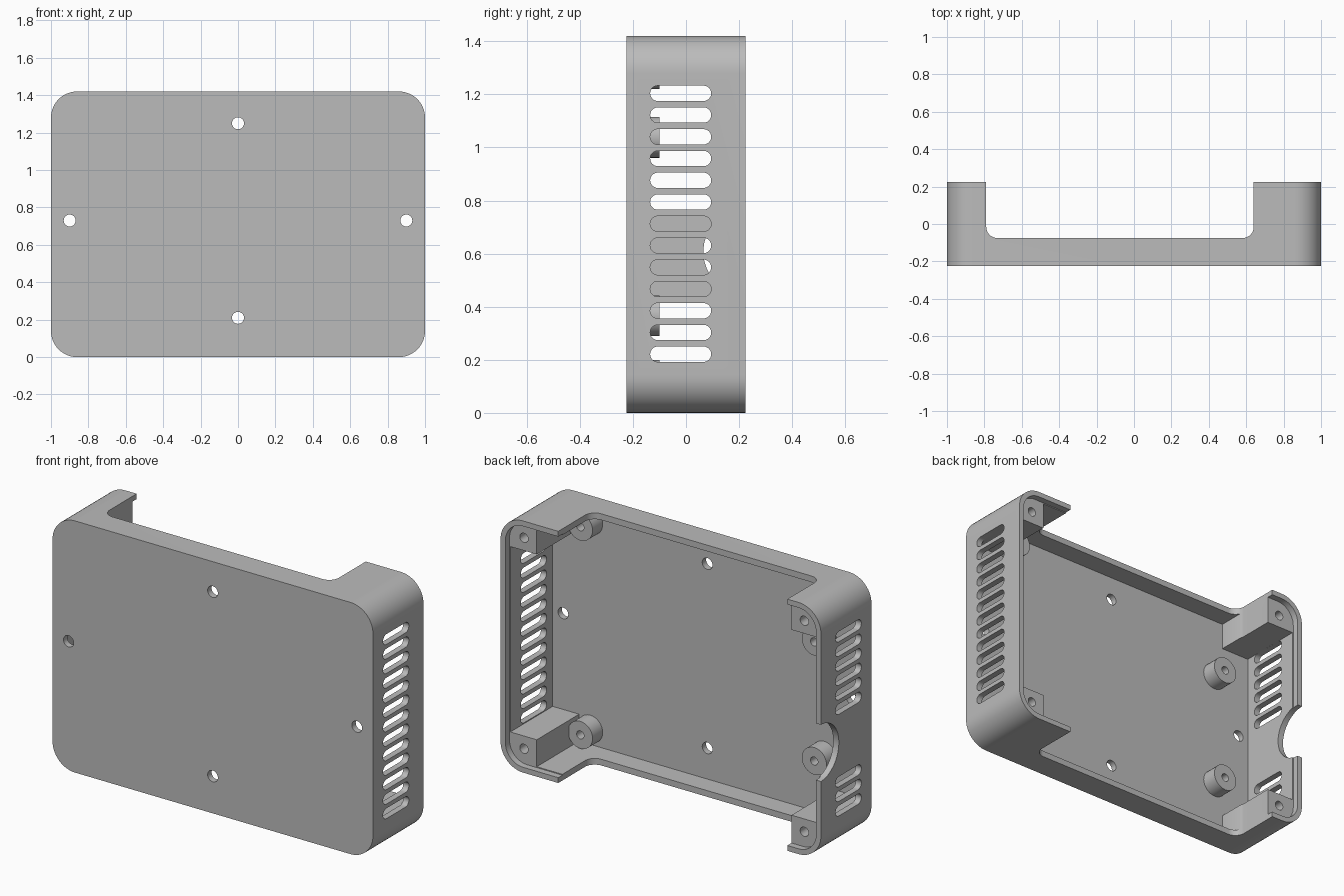
import bpy, bmesh, math
from mathutils import Vector

if "Cube" in bpy.data.objects:
    bpy.data.objects.remove(bpy.data.objects["Cube"])

grey = bpy.data.materials.new("plain_grey")
grey.use_nodes = True
colour = (0.5, 0.5, 0.5, 1)
grey.diffuse_color = colour
grey.node_tree.nodes["Principled BSDF"].inputs["Base Color"].default_value = colour

W, H, D = 1.0, 1.42, 0.225      # half width, height, half depth
WALL, FLOOR = 0.035, -0.19      # wall thickness, inner face of the front panel


def rounded(u0, u1, v0, v1, r=0.0, seg=12):
    """Outline of a rectangle with rounded corners."""
    if r == 0:
        return [(u0, v0), (u1, v0), (u1, v1), (u0, v1)]
    corners = [(u1 - r, v1 - r), (u0 + r, v1 - r), (u0 + r, v0 + r), (u1 - r, v0 + r)]
    return [(cu + r * math.cos(a), cv + r * math.sin(a))
            for i, (cu, cv) in enumerate(corners)
            for a in [(i + k / seg) * math.pi / 2 for k in range(seg + 1)]]


def circle(u, v, r):
    return rounded(u - r, u + r, v - r, v + r, r, 8)


def prism(name, outlines, axis, lo, hi):
    """Extrude outlines along an axis: x uses (y, z), y uses (x, z), z uses (x, y)."""
    place = {"x": lambda u, v, w: (w, u, v),
             "y": lambda u, v, w: (u, w, v),
             "z": lambda u, v, w: (u, v, w)}[axis]
    bm = bmesh.new()
    for outline in outlines:
        verts = []
        for u, v in outline:
            p = Vector(place(u, v, lo))
            if not verts or ((p - verts[-1].co).length > 1e-5
                             and (p - verts[0].co).length > 1e-5):
                verts.append(bm.verts.new(p))
        face = bm.faces.new(verts)
        made = bmesh.ops.extrude_face_region(bm, geom=[face])["geom"]
        top = [g for g in made if isinstance(g, bmesh.types.BMVert)]
        shift = Vector(place(0, 0, hi)) - Vector(place(0, 0, lo))
        bmesh.ops.translate(bm, verts=top, vec=shift)
    bmesh.ops.recalc_face_normals(bm, faces=bm.faces)
    mesh = bpy.data.meshes.new(name)
    bm.to_mesh(mesh)
    bm.free()
    mesh.materials.append(grey)
    obj = bpy.data.objects.new(name, mesh)
    bpy.context.collection.objects.link(obj)
    return obj


def cut(target, outlines, axis, lo, hi):
    """Subtract a prism from the target and discard the cutter."""
    cutter = prism("cutter", outlines, axis, lo, hi)
    cutter.hide_render = True
    mod = target.modifiers.new("cut", "BOOLEAN")
    mod.operation, mod.solver, mod.object = "DIFFERENCE", "EXACT", cutter
    bpy.ops.object.select_all(action="DESELECT")
    bpy.context.view_layer.objects.active = target
    target.select_set(True)
    bpy.ops.object.modifier_apply(modifier=mod.name)
    bpy.data.objects.remove(cutter)


def smooth(obj):
    bpy.ops.object.select_all(action="DESELECT")
    bpy.context.view_layer.objects.active = obj
    obj.select_set(True)
    bpy.ops.object.shade_smooth_by_angle(angle=math.radians(30))


# Case body, hollowed so that solid screw posts remain in the corners
case = prism("case_shell", [rounded(-W, W, 0, H, 0.14)], "y", -D, D)
POST = 0.187
cut(case, [rounded(-0.785, 0.80, WALL, H - WALL)], "y", FLOOR, 0.5)
cut(case, [rounded(-W + WALL, W - WALL, POST, H - POST)], "y", FLOOR, 0.5)

# Shallow seat for the lid around the back rim
LIP = 0.03
cut(case, [rounded(-W + LIP, W - LIP, LIP, H - LIP, 0.11)], "y", 0.188, 0.6)

# Wide opening through the top and bottom walls
cut(case, [rounded(-0.79, 0.64, -0.075, 0.7, 0.06)], "z", -0.2, H + 0.2)

# Mounting holes in the front panel
cut(case, [circle(x, z, 0.032) for x, z in
           [(0, 1.25), (0, 0.21), (-0.9, 0.73), (0.9, 0.73)]], "y", -0.4, -0.15)

# Screw holes in the corner posts
cut(case, [circle(x, z, 0.026) for x in (-0.87, 0.88) for z in (0.115, H - 0.115)],
    "y", 0.0, 0.4)

# Vent slots: a full row on the left wall, two groups on the right wall
slots = [rounded(-0.135, 0.095, z - 0.029, z + 0.029, 0.029, 6)
         for z in [0.221 + 0.0819 * i for i in range(13)]]
cut(case, slots, "x", 0.9, 1.2)
cut(case, slots[:3] + slots[7:], "x", -1.2, -0.9)

# Round cable notch in the rim of the right wall
cut(case, [circle(D, 0.607, 0.16)], "x", -1.2, -0.9)
smooth(case)

# Board standoffs with pilot holes
for name, x, z in [("left_lower", 0.73, 0.123), ("left_upper", 0.73, 1.297),
                   ("right_lower", -0.73, 0.366), ("right_upper", -0.73, 1.038)]:
    standoff = prism(name + "_standoff", [circle(x, z, 0.077)], "y", FLOOR - 0.01, -0.10)
    cut(standoff, [circle(x, z, 0.023)], "y", FLOOR + 0.01, 0.1)
    smooth(standoff)
